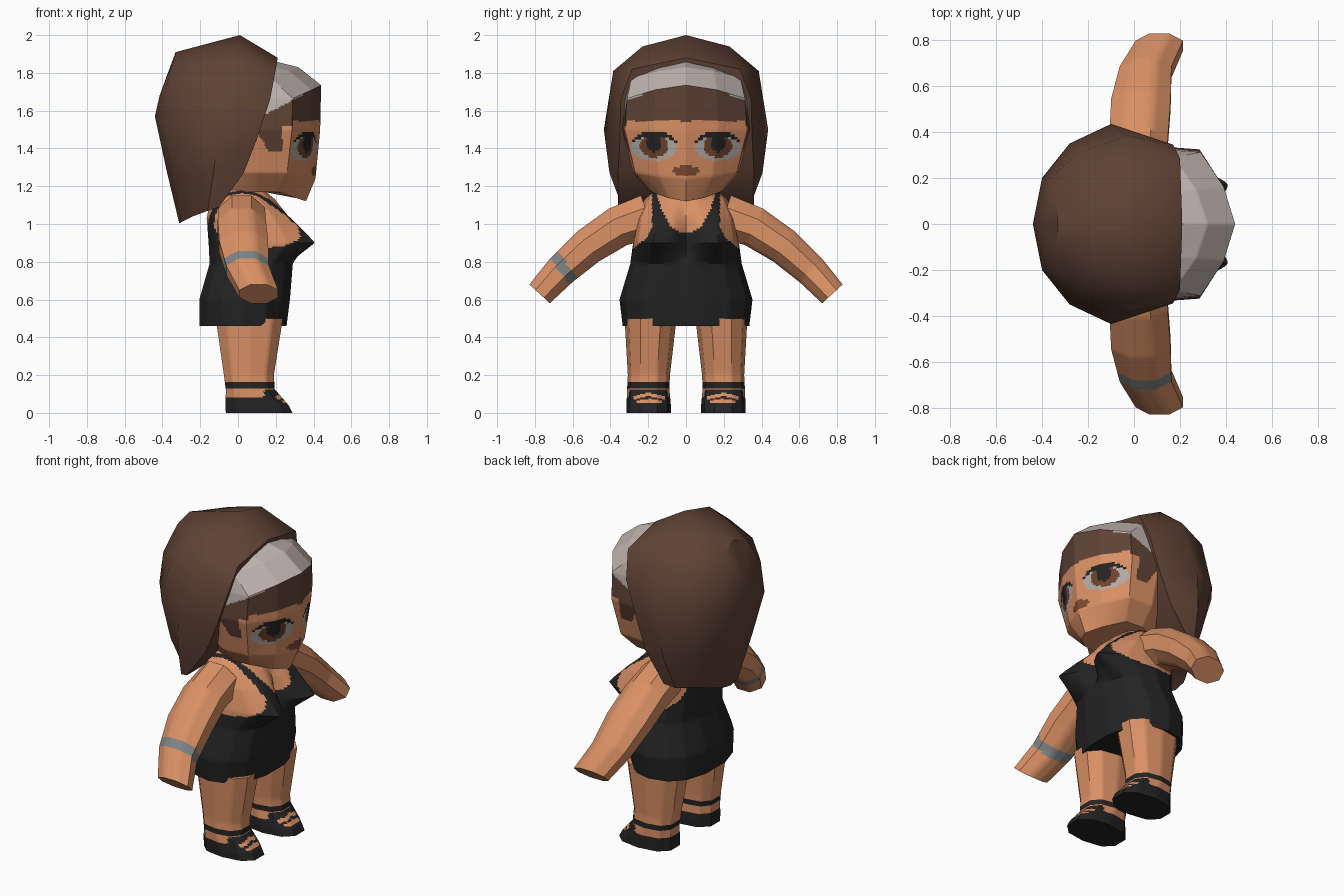
import bpy, bmesh, math
from mathutils import Vector

if "Cube" in bpy.data.objects:
    bpy.data.objects.remove(bpy.data.objects["Cube"])

COLOURS = [("skin", (.70, .28, .13)), ("hair_brown", (.115, .055, .036)),
           ("headband_white", (.52, .45, .42)), ("black_cloth", (.017, .017, .017)),
           ("wristband_grey", (.21, .23, .24)), ("eye_white", (.44, .41, .39)),
           ("iris_brown", (.16, .055, .024)), ("lip_brown", (.20, .068, .032))]
SKIN, HAIR, WHITE, BLACK, GREY, EYE, IRIS, LIP = range(8)
MATS = []
for n, c in COLOURS:
    m = bpy.data.materials.new(n)
    m.diffuse_color = (*c, 1)
    m.use_nodes = True
    m.node_tree.nodes["Principled BSDF"].inputs["Base Color"].default_value = m.diffuse_color
    MATS.append(m)


def finish(name, bm, rule, angle=40):
    """Turn a bmesh into an object, colouring each face by a rule on its centre."""
    bmesh.ops.recalc_face_normals(bm, faces=bm.faces)
    me = bpy.data.meshes.new(name)
    for f in bm.faces:
        f.material_index = rule(f.calc_center_median())
    bm.to_mesh(me)
    bm.free()
    for m in MATS:
        me.materials.append(m)
    ob = bpy.data.objects.new(name, me)
    bpy.context.collection.objects.link(ob)
    bpy.context.view_layer.objects.active = ob
    ob.select_set(True)
    bpy.ops.object.shade_smooth_by_angle(angle=math.radians(angle))
    ob.select_set(False)
    return ob


def loft(name, rings, along, around, rule, shape=None):
    """Skin closed rings, refined so that painted borders come out crisp."""
    fine = []
    for ring in rings:
        ring = [Vector(p) for p in ring]
        fine.append([a.lerp(b, k / around) for a, b in zip(ring, ring[1:] + ring[:1])
                     for k in range(around)])
    rows = [[p.lerp(q, k / along) for p, q in zip(a, b)]
            for a, b in zip(fine, fine[1:]) for k in range(along)] + [fine[-1]]
    bm = bmesh.new()
    vs = [[bm.verts.new(shape(p) if shape else p) for p in row] for row in rows]
    n = len(vs[0])
    for a, b in zip(vs, vs[1:]):
        for i in range(n):
            bm.faces.new((a[i], a[(i + 1) % n], b[(i + 1) % n], b[i]))
    bm.faces.new(vs[0])
    bm.faces.new(vs[-1])
    return finish(name, bm, rule)


def oval(z, x0, x1, y0, y1, n, power=1.0):
    """Horizontal ring filling a box; power below 1 squares it off."""
    out = []
    for i in range(n):
        t = 2 * math.pi * (i + .5) / n
        c, s = math.cos(t), math.sin(t)
        c = math.copysign(abs(c) ** power, c)
        s = math.copysign(abs(s) ** power, s)
        out.append(((x0 + x1) / 2 + c * (x1 - x0) / 2, (y0 + y1) / 2 + s * (y1 - y0) / 2, z))
    return out


def inside(u, v, a, b):
    return (u / a) ** 2 + (v / b) ** 2 < 1


# Head with painted face, fringe and headband
def head_ring(z, xf, w, drop):
    half = [(xf - .05, .5 * w, z - .35 * drop), (xf - .15, .96 * w, z - drop),
            (min(.1, xf - .22), w, z - drop), (-.05, .7 * w, z - drop)]
    return [(xf, 0, z)] + half + [(x, -y, h) for x, y, h in reversed(half)]


def face_rule(p):
    x, y, z = p.x, abs(p.y), p.z
    if z > 1.735 - .53 * (.44 - x):
        return WHITE
    lock = x < .235 and z > 1.39 + max(0, .16 - x) * 1.6
    if z > 1.545 or lock or (y > .25 and z > 1.52 and x < .29):
        return HAIR
    if x > .2:
        u, v = y - .17, z - 1.405
        if inside(u, v - .022, .04, .045):
            return BLACK
        if inside(u, v, .13, .085) and v > .028 and not inside(u, v, .122, .06):
            return BLACK
        if inside(u, v - .008, .075, .06):
            return IRIS
        if inside(u, v, .122, .068):
            return EYE
        if inside(y, z - 1.283, .072, .027):
            return LIP
    return SKIN


loft("head", [head_ring(*r) for r in (
    (1.12, .36, .19, -.05), (1.24, .41, .28, -.03), (1.5, .435, .338, 0),
    (1.735, .44, .325, .07), (1.83, .32, .30, .055), (1.86, .2, .28, .065))],
    18, 18, face_rule)

# Hair: half arches from the front edge to the back centre line, top to bottom
arches = [
    [(.21, 0, 1.88), (.2, .285, 1.82), (.17, .345, 1.66), (.1, .35, 1.45), (.03, .36, 1.27), (-.1, .36, 1.09)],
    [(.01, 0, 2.0), (0, .23, 1.94), (-.03, .385, 1.81), (-.1, .435, 1.5), (-.13, .405, 1.27), (-.16, .33, 1.07)],
    [(-.16, 0, 1.955), (-.18, .18, 1.91), (-.24, .31, 1.78), (-.28, .35, 1.5), (-.26, .29, 1.25), (-.24, .19, 1.04)],
    [(-.33, 0, 1.91), (-.34, .11, 1.87), (-.38, .19, 1.72), (-.40, .2, 1.53), (-.35, .15, 1.27), (-.3, .08, 1.01)],
    [(-.33, 0, 1.91), (-.36, 0, 1.83), (-.415, 0, 1.68), (-.44, 0, 1.57), (-.375, 0, 1.27), (-.31, 0, 1.0)]]
bm = bmesh.new()
for s in (1, -1):
    g = [[bm.verts.new((x, s * y, z)) for x, y, z in a] for a in arches]
    for a, b in zip(g, g[1:]):
        for i in range(5):
            bm.faces.new((a[i], a[i + 1], b[i + 1], b[i]))
    mid = [bm.verts.new((x, 0, z)) for x, y, z in arches[0]]   # inner wall behind the face
    for i in range(5):
        bm.faces.new((g[0][i], mid[i], mid[i + 1], g[0][i + 1]))
    low = [bm.verts.new((a[-1][0], 0, a[-1][2])) for a in arches]   # underside
    for i in range(4):
        bm.faces.new((g[i][-1], low[i], low[i + 1], g[i + 1][-1]))
bmesh.ops.remove_doubles(bm, verts=bm.verts, dist=1e-4)
bmesh.ops.dissolve_degenerate(bm, edges=bm.edges, dist=1e-4)
finish("hair", bm, lambda p: HAIR, 50)


# Torso with dress, bust pushed out of the lofted shape
def bust(p):
    if p.x > .06:
        fz = (1.13 - p.z) / .23 if p.z > .9 else (p.z - .79) / .11
        fy = 1 - abs(abs(p.y) - .17) / .16
        p = p + Vector((.18 * max(0, fz) * max(0, fy) ** .7, 0, 0))
    return p


def dress_rule(p):
    y, z = abs(p.y), p.z
    if z < .86:
        return BLACK
    outer = .18 + .12 * (max(0, 1.0 - z) / .14) ** 2
    scoop = .95 + .12 * (y / .125) ** 2.5
    return BLACK if y < outer and z < scoop else SKIN


loft("torso_dress", [oval(z, x0, x1, -w, w, 14, .85) for z, x0, x1, w in (
    (.46, -.21, .262, .335), (.6, -.21, .28, .352), (.79, -.155, .295, .295),
    (.9, -.16, .265, .28), (1.03, -.17, .24, .26), (1.13, -.15, .2, .22), (1.18, -.1, .14, .16))],
    12, 8, dress_rule, bust)


# Arms: octagonal tubes swept out and down, one with a wristband
def arm_rings(s):
    path = [(.02, .2, 1.04, .125, .12), (.02, .36, .985, .13, .11), (.03, .52, .88, .132, .1),
            (.05, .66, .755, .115, .088), (.11, .775, .63, .105, .075)]
    rings = []
    for i, (x, y, z, rx, rn) in enumerate(path):
        a, b = path[max(0, i - 1)], path[min(4, i + 1)]
        d = Vector((b[1] - a[1], b[2] - a[2])).normalized()
        ring = []
        for k in range(8):
            t = math.pi * (k + .5) / 4
            c, q = math.cos(t) * rx * 1.06, math.sin(t) * rn * 1.06
            ring.append((x + c, s * (y - d.y * q), z + d.x * q))
        rings.append(ring)
    return rings


def arm_rule(p):
    return GREY if p.y < 0 and .03 < -p.y * .8 - p.z * .6 < .085 else SKIN


# Legs with strapped sandals
def leg_rule(p):
    d, z = abs(abs(p.y) - .195), p.z
    if z < .045 or .128 < z < .162:
        return BLACK
    if p.x < .14:
        return BLACK if z < .08 else SKIN
    toe = d < .065 and .05 < z < .075 - d * .15
    arc = d < .085 and .09 < z + d * .25 < .108
    return SKIN if z > .122 or toe or arc else BLACK


for s, side in ((1, "left"), (-1, "right")):
    loft("arm_" + side, arm_rings(s), 14, 3, arm_rule)
    rings = [[(x, s * y, z) for x, y, z in oval(*r, 10, .8)] for r in (
        (0, -.072, .295, .08, .315), (.04, -.072, .275, .08, .315), (.125, -.07, .2, .088, .312),
        (.2, -.08, .195, .085, .308), (.5, -.125, .245, .05, .325))]
    loft("leg_" + side, rings, 14, 6, leg_rule)
